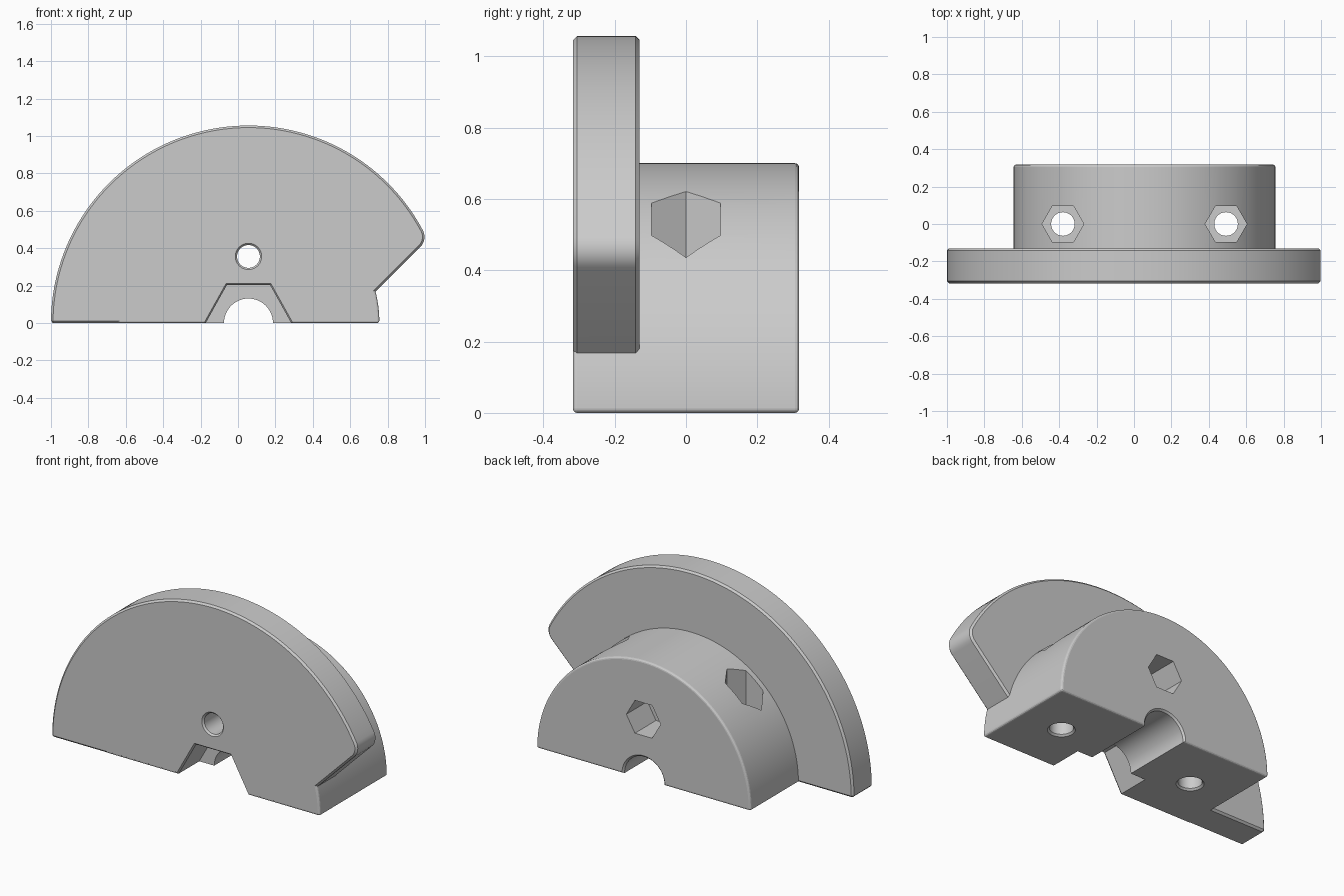
import bpy, bmesh
from math import sin, cos, pi, sqrt, atan2, radians

if "Cube" in bpy.data.objects:
    bpy.data.objects.remove(bpy.data.objects["Cube"], do_unlink=True)

CX = 0.056           # disc axis
FLANGE_R, HUB_R = 1.056, 0.70
FRONT, STEP, BACK = -0.317, -0.13, 0.317

grey = bpy.data.materials.new("plain grey")
grey.use_nodes = True
grey.diffuse_color = (0.6, 0.6, 0.6, 1)
grey.node_tree.nodes["Principled BSDF"].inputs["Base Color"].default_value = (0.6, 0.6, 0.6, 1)


def arc(radius, start, end, steps, cx=0.0, cz=0.0):
    angles = [start + (end - start) * i / steps for i in range(steps + 1)]
    return [(cx + radius * cos(a), cz + radius * sin(a)) for a in angles]


def loft(name, outline, sections, centre, axis="Y", bevel=0, segments=1):
    """Loft an outline through (depth, scale) sections along an axis."""
    bm = bmesh.new()
    rings = []
    for depth, scale in sections:
        ring = []
        for a, b in outline:
            p, q = centre[0] + a * scale, centre[1] + b * scale
            ring.append(bm.verts.new((p, depth, q) if axis == "Y" else (p, q, depth)))
        rings.append(ring)
    bm.faces.new(rings[0])
    bm.faces.new(rings[-1][::-1])
    n = len(outline)
    for low, high in zip(rings, rings[1:]):
        for i in range(n):
            j = (i + 1) % n
            bm.faces.new((low[i], high[i], high[j], low[j]))
    bmesh.ops.recalc_face_normals(bm, faces=bm.faces)
    if bevel:
        sharp = [e for e in bm.edges if e.calc_face_angle(0) > radians(25)]
        bmesh.ops.bevel(bm, geom=sharp, offset=bevel, segments=segments,
                        profile=0.5, affect="EDGES", clamp_overlap=False)
    mesh = bpy.data.meshes.new(name)
    bm.to_mesh(mesh)
    bm.free()
    mesh.materials.append(grey)
    obj = bpy.data.objects.new(name, mesh)
    bpy.context.collection.objects.link(obj)
    return obj


def combine(target, tool, operation):
    bpy.context.view_layer.objects.active = target
    mod = target.modifiers.new("combine", "BOOLEAN")
    mod.operation, mod.solver, mod.object = operation, "EXACT", tool
    bpy.ops.object.modifier_apply(modifier=mod.name)
    bpy.data.objects.remove(tool, do_unlink=True)


# Flange: half disc with a rounded tip and a slanted cut down to the hub
LINE, TIP_R = 0.512, 0.075
k = LINE - TIP_R * sqrt(2)
u = (k + sqrt(2 * (FLANGE_R - TIP_R) ** 2 - k * k)) / 2
tip = atan2(u - k, u)
outline = arc(FLANGE_R, pi, tip, 90)
outline += arc(TIP_R, tip, -pi / 4, 8, u, u - k)[1:]
outline += [(LINE + 0.06, 0.06), (0.45, 0)]
flange = loft("flange", outline, [(FRONT, 1), (STEP, 1)], (CX, 0), bevel=0.011)

# Hub: half cylinder running the full depth
body = loft("half_hub_with_flange", arc(HUB_R, pi, 0, 96), [(FRONT, 1), (BACK, 1)],
            (CX, 0), bevel=0.012, segments=3)
combine(body, flange, "UNION")

circle = arc(1, 0, 2 * pi, 48)[:-1]
hexagon = arc(0.112, 0, 2 * pi, 6)[:-1]

# Shaft groove along the bottom, flared at the back
combine(body, loft("groove", circle, [(-0.2, 0.131), (BACK - 0.01, 0.131), (BACK + 0.01, 0.151)],
                   (CX, 0)), "DIFFERENCE")

# Tapered pocket in the front, around the groove
trapezoid = [(-0.34, -0.2), (-0.115, 0.204), (0.115, 0.204), (0.34, -0.2)]
combine(body, loft("front_pocket", trapezoid,
                   [(FRONT - 0.01, 1.08), (FRONT + 0.01, 1), (-0.115, 1)], (CX, 0)), "DIFFERENCE")

# Cross bolt hole with a nut pocket at the back
bolt = (CX, 0.356)
combine(body, loft("bolt_hole", circle, [(FRONT - 0.01, 0.08), (FRONT + 0.01, 0.061), (0.4, 0.061)],
                   bolt), "DIFFERENCE")
combine(body, loft("nut_pocket", hexagon, [(0.12, 1), (0.4, 1)], bolt), "DIFFERENCE")

# Upright clamp holes with nut pockets opening through the curved top
for side in (-1, 1):
    spot = (CX + side * 0.436, 0)
    combine(body, loft("clamp_hole", circle, [(-0.01, 0.083), (0.01, 0.063), (0.8, 0.063)],
                       spot, "Z"), "DIFFERENCE")
    combine(body, loft("clamp_nut_pocket", hexagon, [(0.32, 1), (0.8, 1)], spot, "Z"), "DIFFERENCE")

# Smooth the curved walls, keep the chamfers crisp
bpy.ops.object.select_all(action="DESELECT")
body.select_set(True)
bpy.context.view_layer.objects.active = body
bpy.ops.object.shade_smooth_by_angle(angle=radians(11))
